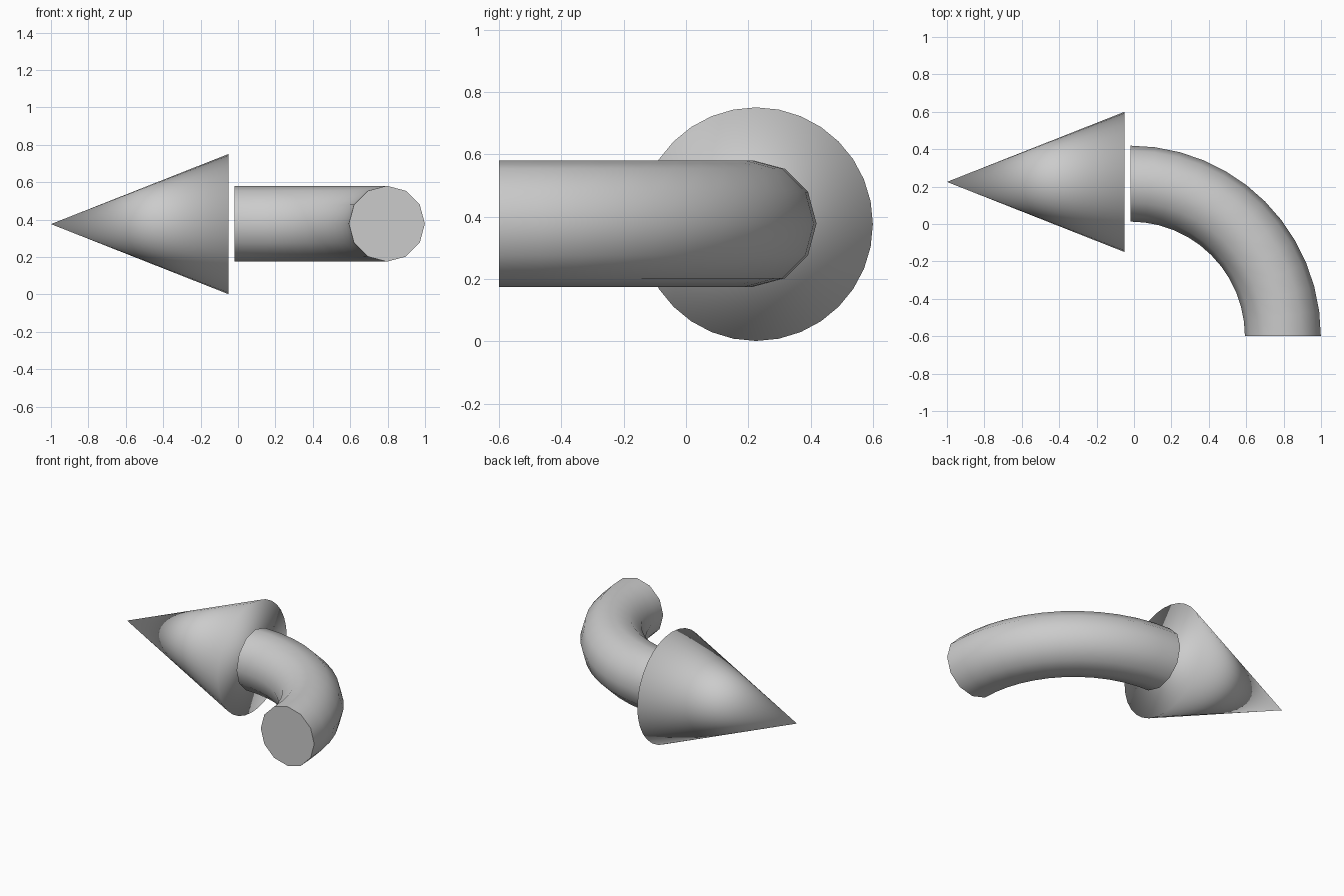
import bpy, bmesh
from math import pi, sin, cos, radians

if "Cube" in bpy.data.objects:
    bpy.data.objects.remove(bpy.data.objects["Cube"])

Z = 0.376  # shared centre height


def make_object(name, bm):
    bmesh.ops.recalc_face_normals(bm, faces=bm.faces[:])
    mesh = bpy.data.meshes.new(name)
    bm.to_mesh(mesh)
    bm.free()
    obj = bpy.data.objects.new(name, mesh)
    bpy.context.collection.objects.link(obj)
    for p in mesh.polygons:
        p.use_smooth = True
    return obj


# arrow head: capped cone pointing to -x, fully smooth shaded
bpy.ops.mesh.primitive_cone_add(vertices=32, radius1=0.375, radius2=0, depth=0.95,
                                location=(-0.525, 0.225, Z), rotation=(0, -pi / 2, 0))
head = bpy.context.object
head.name = "arrow_head"
for p in head.data.polygons:
    p.use_smooth = True

# curved shaft: 12-sided tube swept through a quarter turn
SIDES, STEPS, BEND, R = 12, 12, 0.816, 0.203
CX, CY = -0.02, -0.6
bm = bmesh.new()
rings = []
for i in range(STEPS + 1):
    a = pi / 2 * i / STEPS
    ring = []
    for j in range(SIDES):
        t = 2 * pi * j / SIDES
        d = BEND + R * cos(t)
        ring.append(bm.verts.new((CX + d * cos(a), CY + d * sin(a), Z + 0.002 + R * sin(t))))
    rings.append(ring)
for r0, r1 in zip(rings, rings[1:]):
    for j in range(SIDES):
        k = (j + 1) % SIDES
        bm.faces.new((r0[j], r0[k], r1[k], r1[j]))
bm.faces.new(rings[0])
bm.faces.new(rings[-1])
shaft = make_object("curved_shaft", bm)

# keep the flat tube ends crisp
bpy.ops.object.select_all(action='DESELECT')
shaft.select_set(True)
bpy.context.view_layer.objects.active = shaft
bpy.ops.object.shade_smooth_by_angle(angle=radians(40))
